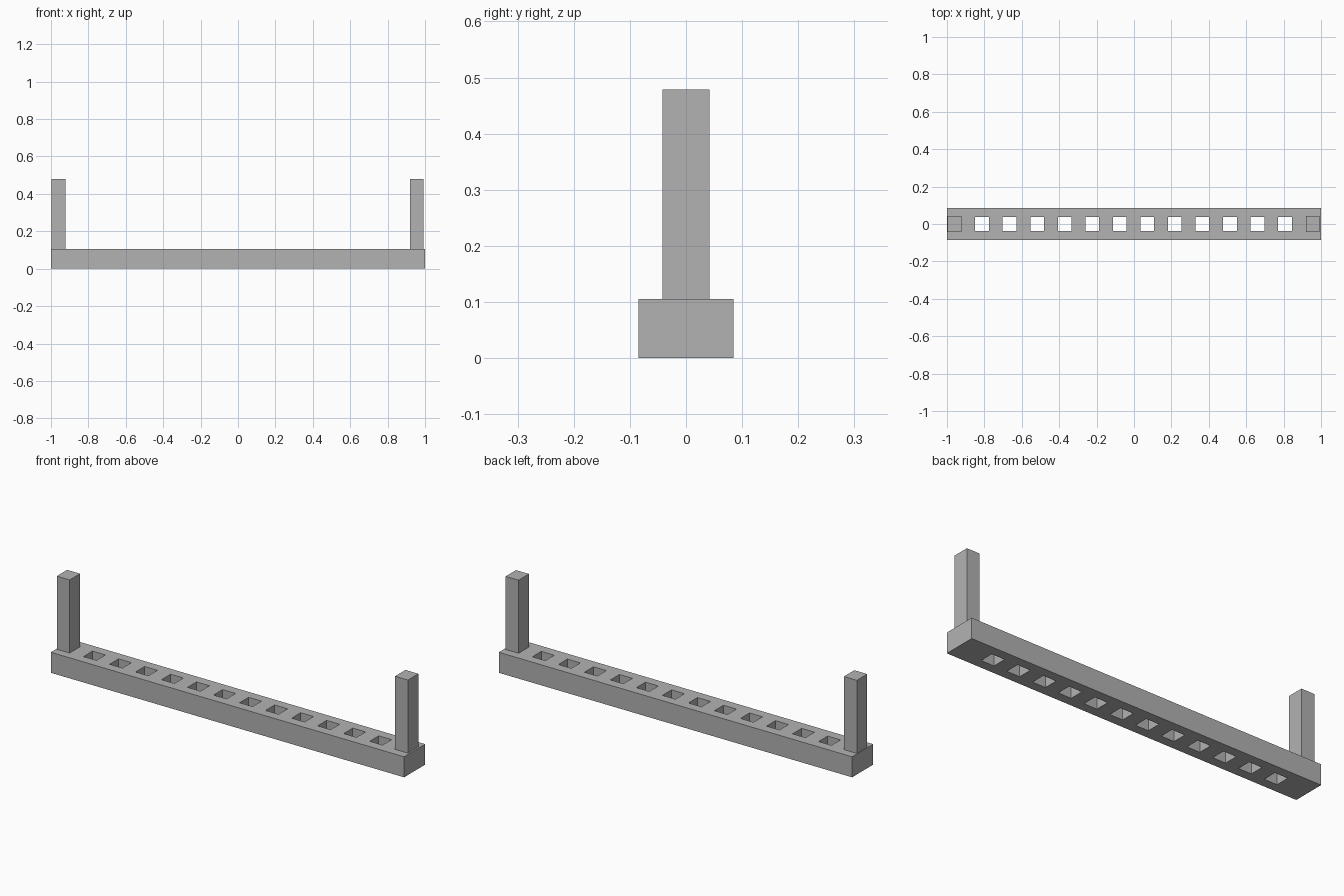
import bpy
import bmesh

cube = bpy.data.objects.get("Cube")
if cube:
    bpy.data.objects.remove(cube, do_unlink=True)

GREY = 0.448
BAR_TOP, POST_TOP = 0.105, 0.479
HALF_DEPTH, HALF_HOLE = 0.085, 0.0365
POST_DEPTH = 0.084
PITCH, SHIFT, HOLES = 0.1473, -0.0025, 12

material = bpy.data.materials.new("plain grey")
material.use_nodes = True
material.diffuse_color = (GREY, GREY, GREY, 1)
material.node_tree.nodes["Principled BSDF"].inputs["Base Color"].default_value = (GREY, GREY, GREY, 1)


def finish(name, bm):
    bmesh.ops.recalc_face_normals(bm, faces=bm.faces)
    mesh = bpy.data.meshes.new(name)
    bm.to_mesh(mesh)
    bm.free()
    mesh.materials.append(material)
    obj = bpy.data.objects.new(name, mesh)
    bpy.context.collection.objects.link(obj)
    return obj


def slot_x(i):
    """Centre of slot i; the posts take the slots just outside the holes."""
    return SHIFT + (i - (HOLES - 1) / 2) * PITCH


# Base bar: a flat grid with open cells, extruded upward
xs = [-1.0]
for i in range(HOLES):
    xs += [slot_x(i) - HALF_HOLE, slot_x(i) + HALF_HOLE]
xs.append(1.0)
ys = [-HALF_DEPTH, -HALF_HOLE, HALF_HOLE, HALF_DEPTH]

bm = bmesh.new()
grid = [[bm.verts.new((x, y, 0)) for y in ys] for x in xs]
for i in range(len(xs) - 1):
    for j in range(len(ys) - 1):
        if j == 1 and i % 2 == 1:
            continue  # hole
        bm.faces.new((grid[i][j], grid[i + 1][j], grid[i + 1][j + 1], grid[i][j + 1]))
top = bmesh.ops.extrude_face_region(bm, geom=bm.faces[:], use_keep_orig=True)
top_verts = [g for g in top["geom"] if isinstance(g, bmesh.types.BMVert)]
bmesh.ops.translate(bm, verts=top_verts, vec=(0, 0, BAR_TOP))
finish("base_bar", bm)

# End posts
for name, slot in (("right_post", -1), ("left_post", HOLES)):
    bm = bmesh.new()
    bmesh.ops.create_cube(bm, size=1)
    bmesh.ops.scale(bm, verts=bm.verts, vec=(2 * HALF_HOLE, POST_DEPTH, POST_TOP - BAR_TOP))
    post = finish(name, bm)
    post.location = (slot_x(slot), 0, (POST_TOP + BAR_TOP) / 2)
